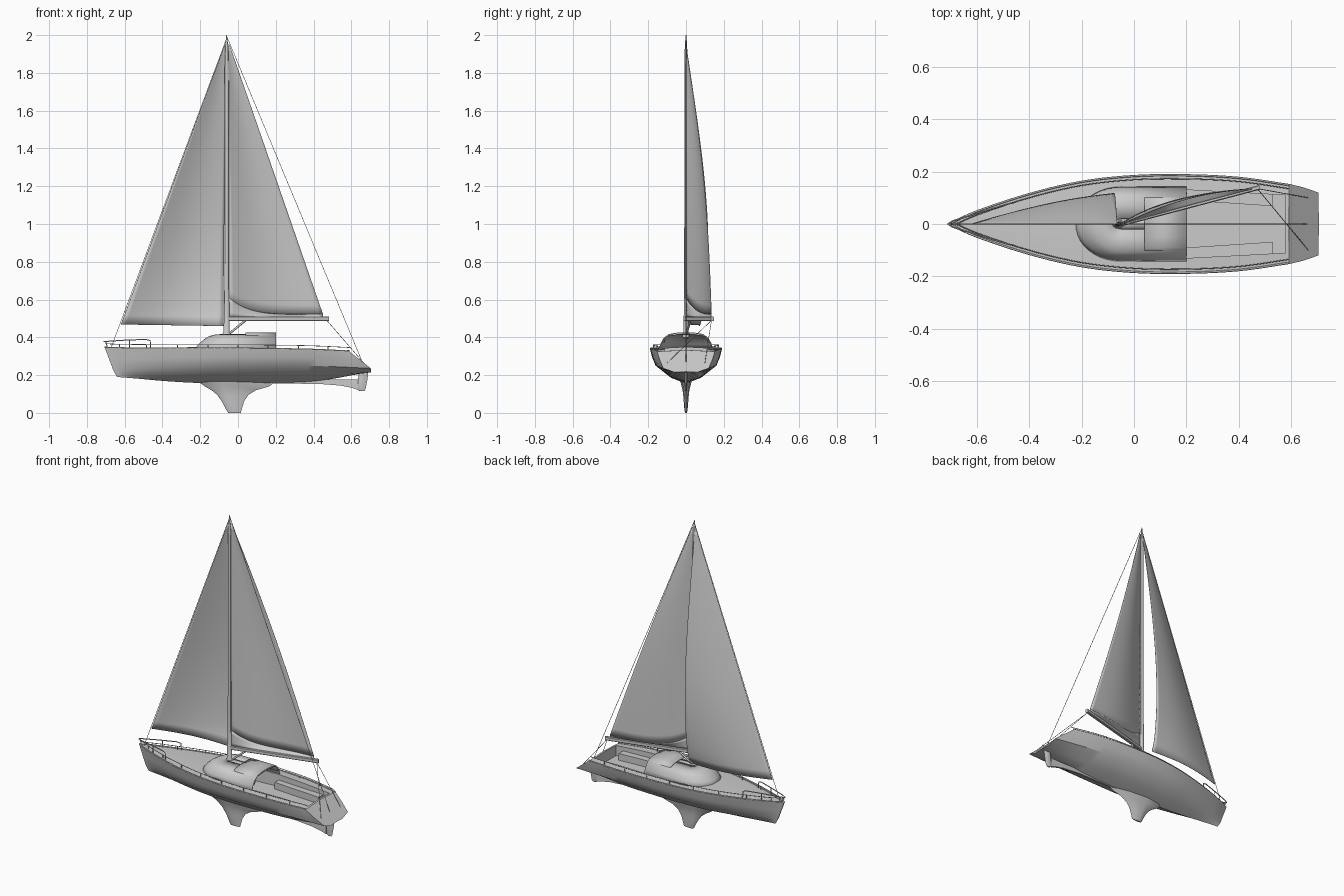
import bpy, bmesh, math
from mathutils import Vector

if "Cube" in bpy.data.objects:
    bpy.data.objects.remove(bpy.data.objects["Cube"])


def make(name, verts, faces, smooth=True, thick=0, angle=30):
    me = bpy.data.meshes.new(name)
    me.from_pydata([tuple(v) for v in verts], [], faces)
    bm = bmesh.new()
    bm.from_mesh(me)
    bmesh.ops.remove_doubles(bm, verts=bm.verts, dist=1e-5)
    bmesh.ops.recalc_face_normals(bm, faces=bm.faces)
    bm.to_mesh(me)
    bm.free()
    ob = bpy.data.objects.new(name, me)
    bpy.context.collection.objects.link(ob)
    if thick:
        m = ob.modifiers.new("thickness", 'SOLIDIFY')
        m.thickness, m.offset = thick, 0
    if smooth:
        bpy.ops.object.select_all(action='DESELECT')
        bpy.context.view_layer.objects.active = ob
        ob.select_set(True)
        bpy.ops.object.shade_smooth_by_angle(angle=math.radians(angle))
    return ob


def loft(name, rings, closed=True, caps=True, **kw):
    n = len(rings[0])
    faces = [(i*n+j, i*n+(j+1) % n, (i+1)*n+(j+1) % n, (i+1)*n+j)
             for i in range(len(rings)-1) for j in range(n if closed else n-1)]
    if caps:
        faces += [tuple(range(n)), tuple(range((len(rings)-1)*n, len(rings)*n))]
    return make(name, [v for r in rings for v in r], faces, **kw)


def tube(name, pts, r, sides=6):
    cu = bpy.data.curves.new(name, 'CURVE')
    cu.dimensions = '3D'
    cu.bevel_depth, cu.bevel_resolution, cu.use_fill_caps = r, max(0, sides//2-2), True
    sp = cu.splines.new('POLY')
    sp.points.add(len(pts)-1)
    for p, q in zip(sp.points, pts):
        p.co = (*q, 1)
    ob = bpy.data.objects.new(name, cu)
    bpy.context.collection.objects.link(ob)
    return ob


def catmull(ps, t):
    t = t*(len(ps)-1)
    i = min(int(t), len(ps)-2)
    f = t-i
    b, c = Vector(ps[i]), Vector(ps[i+1])
    a = Vector(ps[i-1]) if i else 2*b-c
    d = Vector(ps[i+2]) if i+2 < len(ps) else 2*c-b
    return 0.5*(2*b+(c-a)*f+(2*a-5*b+4*c-d)*f*f+(3*b-a-3*c+d)*f**3)


def prism(name, outline, z0, z1):
    return loft(name, [[(x, y, z) for x, y in outline] for z in (z0, z1)], smooth=False)


# Hull: sheer, chine and keel lines lofted through stations
sheer = [(-.705, .004, .345), (-.6, .052, .342), (-.4, .118, .34), (-.2, .165, .34),
         (0, .187, .34), (.2, .19, .338), (.4, .18, .334), (.59, .153, .325)]
chine = [(-.66, .003, .225), (-.57, .035, .23), (-.39, .09, .237), (-.2, .135, .243),
         (0, .157, .248), (.2, .16, .25), (.42, .15, .248), (.703, .12, .236)]
keel = [(-.64, 0, .19), (-.55, 0, .183), (-.38, 0, .168), (-.2, 0, .158),
        (0, 0, .155), (.2, 0, .158), (.42, 0, .168), (.705, 0, .218)]
rings = []
for i in range(36):
    s, c, k = (catmull(l, i/35) for l in (sheer, chine, keel))
    m = (c+k)/2 - Vector((0, 0, .1*c.y))
    side = [c*.5+s*.5 + Vector((0, .02*s.y, 0)), c, m]
    half = [s]+side
    mir = [Vector((p.x, -p.y, p.z)) for p in half]
    deck = Vector((s.x, 0, s.z+.05*s.y))
    rings.append([deck]+half+[k]+mir[::-1])
hull = loft("hull", rings)

# Cockpit well cut out of the hull
half = [(-.02, .115), (.2, .13), (.578, .11)]
cutter = prism("cockpit_cutter", half+[(x, -y) for x, y in half[::-1]], .262, .5)
cutter.hide_render = True
cutter.hide_viewport = True
cut = hull.modifiers.new("cockpit", 'BOOLEAN')
cut.operation, cut.object, cut.solver = 'DIFFERENCE', cutter, 'EXACT'
hull.modifiers.move(len(hull.modifiers)-1, 0)

# Cockpit seats, toe rails and lifelines on each side
for sg, nm in ((1, "port"), (-1, "starboard")):
    prism("seat_"+nm, [(.2, sg*.09), (.53, sg*.068), (.53, sg*.118), (.2, sg*.134)], .25, .305)
    edge = [catmull(sheer, i/35) for i in range(36)]
    tube("toe_rail_"+nm, [(p.x, sg*max(0, p.y-.004), p.z+.002) for p in edge], .004)
    line = [(p.x, sg*max(0, p.y-.018), p.z) for p in edge]
    tube("lifeline_"+nm, [(x, y, z+.021) for x, y, z in line], .002)
    for i in range(4, 36, 4):
        x, y, z = line[i]
        tube("stanchion_"+nm, [(x, y, z-.005), (x, y, z+.021)], .0025)
    # Bow pulpit
    tube("pulpit_"+nm, [(-.71, 0, .378), (-.69, sg*.012, .379), (-.6, sg*.04, .385),
                        (-.49, sg*.074, .389), (-.465, sg*.08, .383), (-.462, sg*.081, .342)], .003)
    tube("pulpit_post_"+nm, [(-.575, sg*.047, .385), (-.575, sg*.047, .34)], .003)
    tube("mainsheet_"+nm, [(.47, .135, .49), (.665, sg*.1, .265)], .0015)
tube("pulpit_front_post", [(-.7, 0, .378), (-.69, 0, .342)], .003)

# Cabin shell: rounded front, open at the back
rings = []
for z, a, b in ((.333, .18, .142), (.365, .155, .133), (.39, .125, .12),
                (.405, .1, .105), (.412, .07, .08), (.416, .02, .02)):
    arc = [(-.05-a*math.cos(t), b*math.sin(t), z)
           for t in (math.pi/2*(j/10-1) for j in range(21))]
    rings.append([(.2, -b, z)]+arc+[(.2, b, z)])
n = len(rings[0])
cabin = loft("cabin", rings, closed=False, caps=False, thick=.005, angle=40)
top = rings[-1]
make("cabin_roof_strip", top, [tuple(range(n))], thick=.005)

# Raised hood over the companionway
prof = [(-.118, .37), (-.108, .4), (-.09, .415), (-.05, .422), (0, .424),
        (.05, .422), (.09, .415), (.108, .4), (.118, .37)]
loft("hood", [[(x, y, z) for y, z in prof] for x in (.04, .202)],
     closed=False, caps=False, thick=.005, angle=40)


# Keel fin, skeg and rudder: tapered foils through (z, leading x, trailing x, half thickness)
def foil(name, secs):
    rr = []
    for z, x0, x1, h in secs:
        up = [(x0+(x1-x0)*f, h*w, z) for f, w in ((0, 0), (.08, .55), (.3, 1), (.65, .7), (1, 0))]
        rr.append(up+[(x, -y, z) for x, y, z in up[-2:0:-1]])
    return loft(name, rr, angle=50)


foil("keel_fin", [(0, -.052, .015, .005), (.012, -.06, .018, .008), (.06, -.085, .032, .012),
                  (.095, -.11, .055, .015), (.12, -.14, .095, .018), (.14, -.175, .165, .023),
                  (.165, -.21, .2, .03)])
foil("rudder", [(.115, .645, .668, .004), (.125, .63, .675, .006),
                (.18, .636, .686, .008), (.222, .64, .69, .009)])
skeg = [(.1, .165), (.4, .176), (.635, .178), (.635, .122), (.6, .133), (.54, .145), (.42, .154), (.1, .155)]
loft("skeg", [[(x, y, z) for x, z in skeg] for y in (-.006, .006)], smooth=False)


# Mast, collar, boom and vang
def turned(name, x, prof, sides=12):
    loft(name, [[(x+r*math.cos(2*math.pi*j/sides), r*.8*math.sin(2*math.pi*j/sides), z)
                 for j in range(sides)] for z, r in prof])


turned("mast", -.06, [(.39, .012), (1.8, .011), (1.94, .008), (2.0, .002)])
turned("mast_collar", -.06, [(.4, .024), (.418, .022), (.43, .016), (.62, .0135), (.68, .012)])
d = Vector((.525, .14, 0)).normalized()
nrm = Vector((-d.y, d.x, 0))
loft("boom", [[p+nrm*.009*a+Vector((0, 0, .012*b)) for a, b in
               ((-1, -.7), (-.6, -1), (.6, -1), (1, -.7), (1, .7), (.6, 1), (-.6, 1), (-1, .7))]
              for p in (Vector((-.05, 0, .498)), Vector((.48, .14, .498)))], smooth=False)
tube("boom_vang", [(-.055, 0, .412), (.04, .024, .49)], .006, 8)


# Sails: billowed patches
def patch(name, fn, nu=20, nv=30):
    loft(name, [[fn(u/nu, v/nv) for u in range(nu+1)] for v in range(nv+1)],
         closed=False, caps=False, thick=.002, angle=60)


def main_pt(u, v):
    luff = Vector((-.047, 0, .61)).lerp(Vector((-.052, 0, 1.95)), v)
    leech = Vector((.45, .135, .522)).lerp(Vector((-.045, 0, 1.95)), v)
    leech.y += .027*math.sin(math.pi*v)
    p = luff.lerp(leech, u)
    p.y += .032*math.sin(math.pi*u)*(1-v)**.8
    p.z += .088*(1-v)**4*((1-u)**5-(1-u))
    return p


def jib_pt(u, v):
    luff = Vector((-.62, 0, .468)).lerp(Vector((-.07, 0, 1.95)), v)
    leech = Vector((-.078, .07, .46)).lerp(Vector((-.064, 0, 1.95)), v)
    leech.y += .07*math.sin(math.pi*v**.7)
    p = luff.lerp(leech, u)
    p.y += .03*math.sin(math.pi*u)*(1-v)
    return p


patch("mainsail", main_pt)
patch("jib", jib_pt)
patch("mainsail_foot", lambda u, v: Vector((-.047, 0, .508)).lerp(
    Vector((.45, .133, .508)), u).lerp(main_pt(u, 0), v), 20, 4)

# Standing rigging
tube("forestay", [(-.672, 0, .345), (-.063, 0, 1.975)], .0015)
tube("backstay", [(.66, 0, .265), (-.058, 0, 1.99)], .0015)
